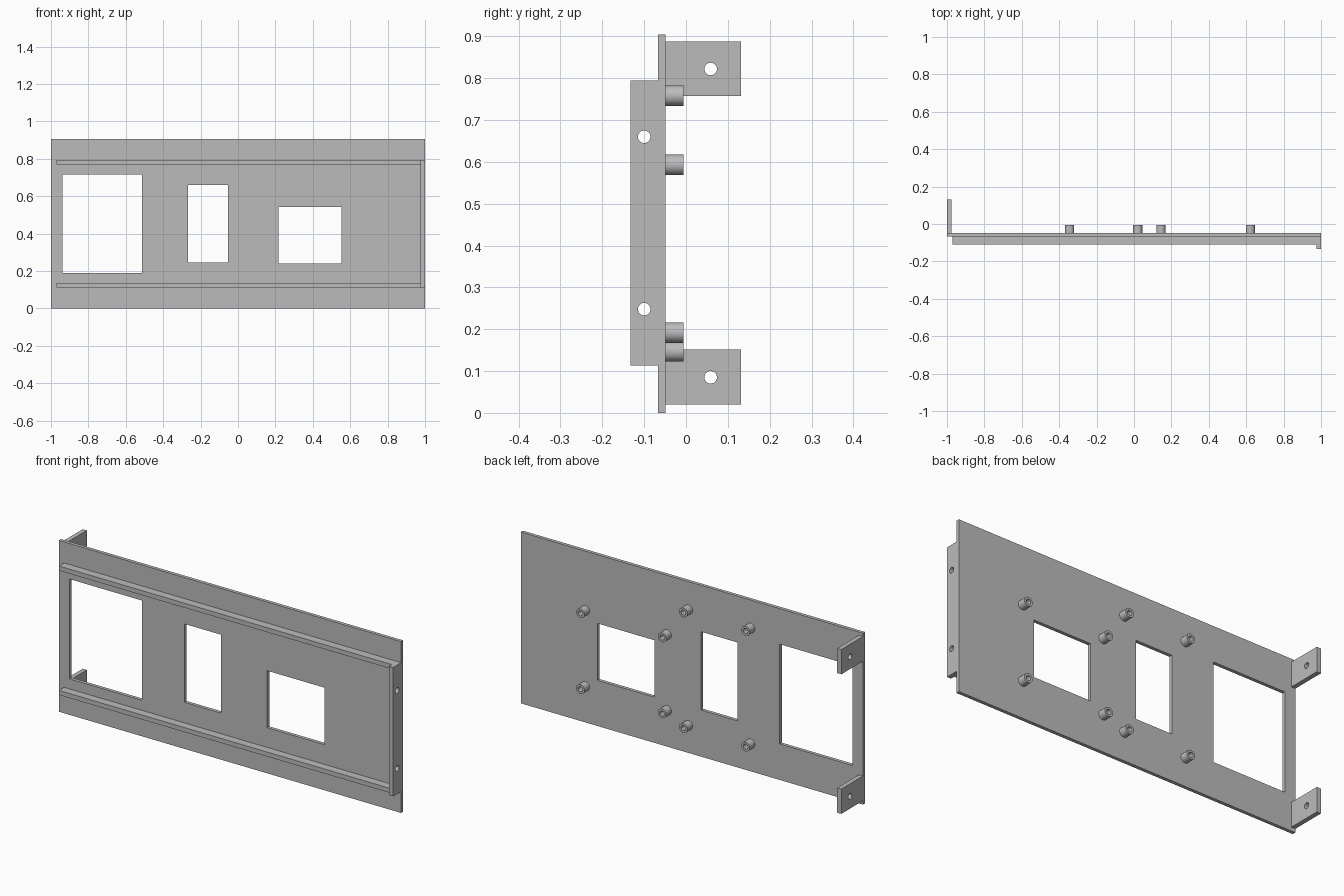
import bpy
import bmesh
import math
from mathutils import Matrix

cube = bpy.data.objects.get("Cube")
if cube:
    bpy.data.objects.remove(cube, do_unlink=True)

grey = bpy.data.materials.new("metal grey")
grey.use_nodes = True
COLOUR = (0.5, 0.5, 0.5, 1)
grey.diffuse_color = COLOUR
grey.node_tree.nodes["Principled BSDF"].inputs["Base Color"].default_value = COLOUR

# Sketch planes: profile (u, v) with thickness along w
FRONT = Matrix(((1, 0, 0, 0), (0, 0, 1, 0), (0, 1, 0, 0), (0, 0, 0, 1)))  # u=x v=z w=y
SIDE = Matrix(((0, 0, 1, 0), (1, 0, 0, 0), (0, 1, 0, 0), (0, 0, 0, 1)))   # u=y v=z w=x


def rect(u0, u1, v0, v1):
    return [(u0, v0), (u1, v0), (u1, v1), (u0, v1)]


def circle(u, v, r, n=32):
    return [(u + r * math.cos(2 * math.pi * i / n),
             v + r * math.sin(2 * math.pi * i / n)) for i in range(n)]


def sheet(name, loops, plane, w0, w1):
    """Extrude an outline with holes from w0 to w1 on a sketch plane."""
    curve = bpy.data.curves.new(name, "CURVE")
    curve.dimensions = "2D"
    curve.fill_mode = "BOTH"
    curve.extrude = (w1 - w0) / 2
    for pts in loops:
        spline = curve.splines.new("POLY")
        spline.points.add(len(pts) - 1)
        for p, (u, v) in zip(spline.points, pts):
            p.co = (u, v, 0, 1)
        spline.use_cyclic_u = True
    temp = bpy.data.objects.new("temp", curve)
    mesh = bpy.data.meshes.new_from_object(temp)
    bpy.data.objects.remove(temp)
    bpy.data.curves.remove(curve)

    mesh.transform(plane @ Matrix.Translation((0, 0, (w0 + w1) / 2)))
    bm = bmesh.new()
    bm.from_mesh(mesh)
    bmesh.ops.remove_doubles(bm, verts=bm.verts, dist=1e-5)
    bmesh.ops.recalc_face_normals(bm, faces=bm.faces)
    for f in bm.faces:
        f.smooth = True
    bm.to_mesh(mesh)
    bm.free()
    mesh.set_sharp_from_angle(angle=math.radians(30))
    mesh.materials.clear()
    mesh.materials.append(grey)
    mesh.name = name
    obj = bpy.data.objects.new(name, mesh)
    bpy.context.collection.objects.link(obj)
    return obj


BACK, FACE = -0.049, -0.067   # rear and front surface of the main panel
EDGE = 0.976                  # inner face of the folded ends

# Main panel with three windows
sheet("main_panel", [
    rect(-1, 1, 0, 0.905),
    rect(-0.938, -0.513, 0.19, 0.717),
    rect(-0.266, -0.053, 0.246, 0.66),
    rect(0.217, 0.553, 0.241, 0.542),
], FRONT, FACE, BACK)

# Stiffening rails across the front
for name, z in (("lower_rail", 0.113), ("upper_rail", 0.77)):
    sheet(name, [rect(-0.97, EDGE, z, z + 0.024)], FRONT, -0.11, FACE)

# Forward flange on the left end, with two screw holes
sheet("left_flange", [
    rect(-0.133, FACE, 0.113, 0.794),
    circle(-0.1, 0.248, 0.015),
    circle(-0.1, 0.66, 0.015),
], SIDE, EDGE, 1)

# Rearward mounting tabs on the right end
for name, z in (("lower_tab", 0.02), ("upper_tab", 0.757)):
    sheet(name, [
        rect(BACK, 0.132, z, z + 0.131),
        circle(0.059, z + 0.065, 0.015),
    ], SIDE, -1, -EDGE)

# Hollow standoffs on the back, in two rectangular groups
groups = (((0.144, 0.622), (0.192, 0.593)),
          ((-0.344, 0.02), (0.147, 0.758)))
for xs, zs in groups:
    for x in xs:
        for z in zs:
            sheet("standoff", [circle(x, z, 0.0245), circle(x, z, 0.013)],
                  FRONT, BACK, -0.006)
